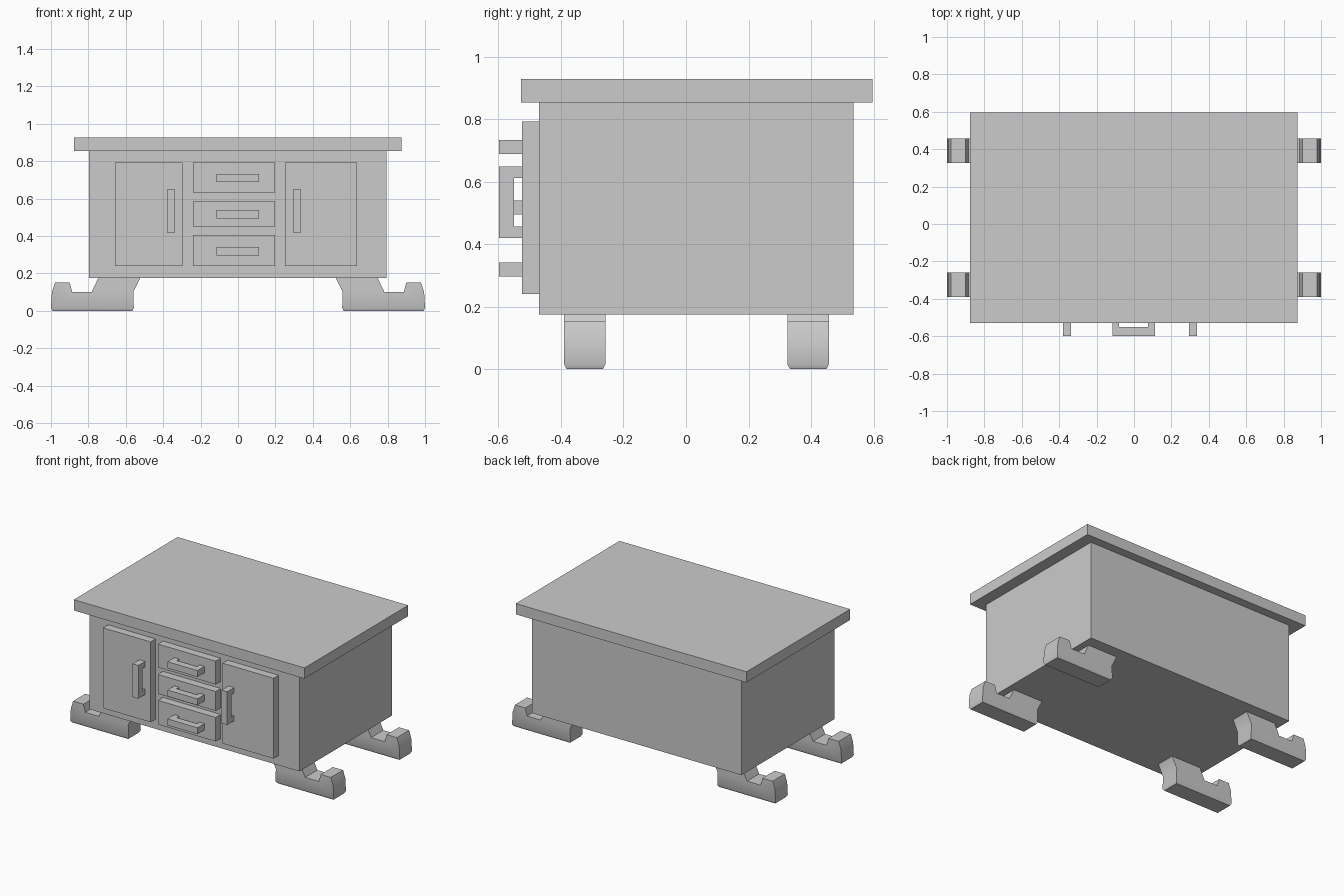
import bpy, bmesh, math
from mathutils import Vector

if "Cube" in bpy.data.objects:
    bpy.data.objects.remove(bpy.data.objects["Cube"])


def finish(name, bm):
    bmesh.ops.recalc_face_normals(bm, faces=bm.faces[:])
    me = bpy.data.meshes.new(name)
    bm.to_mesh(me)
    bm.free()
    ob = bpy.data.objects.new(name, me)
    bpy.context.collection.objects.link(ob)
    return ob


def prism(points, sweep):
    bm = bmesh.new()
    face = bm.faces.new([bm.verts.new(p) for p in points])
    ext = bmesh.ops.extrude_face_region(bm, geom=[face], use_keep_orig=True)
    moved = [g for g in ext["geom"] if isinstance(g, bmesh.types.BMVert)]
    bmesh.ops.translate(bm, verts=moved, vec=Vector(sweep))
    bmesh.ops.recalc_face_normals(bm, faces=bm.faces[:])
    return bm


def box(name, x0, x1, y0, y1, z0, z1):
    pts = [(x0, y0, z0), (x1, y0, z0), (x1, y1, z0), (x0, y1, z0)]
    return finish(name, prism(pts, (0, 0, z1 - z0)))


# Cabinet body and overhanging top
box("cabinet_body", -0.797, 0.795, -0.47, 0.536, 0.175, 0.855)
box("table_top", -0.876, 0.874, -0.528, 0.596, 0.854, 0.928)

# Doors and drawer fronts
FRONT, BACK = -0.524, -0.469
box("left_door", -0.657, -0.296, FRONT, BACK, 0.241, 0.792)
box("right_door", 0.250, 0.637, FRONT, BACK, 0.241, 0.792)
drawers = [(0.241, 0.406), (0.451, 0.584), (0.632, 0.792)]
for i, (z0, z1) in enumerate(drawers):
    box(f"drawer_{i + 1}", -0.241, 0.198, FRONT, BACK, z0, z1)


# U-shaped handles: profile runs along x for drawers, along z for doors
def handle(name, a0, a1, w0, w1, upright):
    y, yi, t = -0.599, -0.551, 0.037
    prof = [(a0, FRONT), (a0, y), (a1, y), (a1, FRONT),
            (a1 - t, FRONT), (a1 - t, yi), (a0 + t, yi), (a0 + t, FRONT)]
    if upright:
        bm = prism([(w0, v, u) for u, v in prof], (w1 - w0, 0, 0))
    else:
        bm = prism([(u, v, w0) for u, v in prof], (0, 0, w1 - w0))
    finish(name, bm)


for i, z in enumerate((0.297, 0.495, 0.689)):
    handle(f"drawer_handle_{i + 1}", -0.116, 0.112, z, z + 0.044, False)
handle("left_door_handle", 0.420, 0.648, -0.380, -0.337, True)
handle("right_door_handle", 0.420, 0.648, 0.294, 0.337, True)

# Splayed feet with upturned toes, tapered sole, mirrored left to right
foot = [(0.557, 0.015), (1.0, 0.015), (0.995, 0.10), (0.978, 0.152),
        (0.900, 0.152), (0.886, 0.10), (0.783, 0.10), (0.747, 0.176),
        (0.522, 0.176), (0.560, 0.10)]
for name, y in (("front_feet", -0.390), ("back_feet", 0.325)):
    bm = prism([(x, y, z) for x, z in foot], (0, 0.132, 0))
    sole = min(bm.faces, key=lambda f: f.calc_center_median().z)
    bmesh.ops.inset_region(bm, faces=[sole], thickness=0.011)
    bmesh.ops.translate(bm, verts=sole.verts[:], vec=(0, 0, -0.015))
    ob = finish(name, bm)
    ob.modifiers.new("mirror", "MIRROR").use_axis = (True, False, False)
    bpy.ops.object.select_all(action="DESELECT")
    ob.select_set(True)
    bpy.context.view_layer.objects.active = ob
    bpy.ops.object.shade_smooth_by_angle(angle=math.radians(35))
